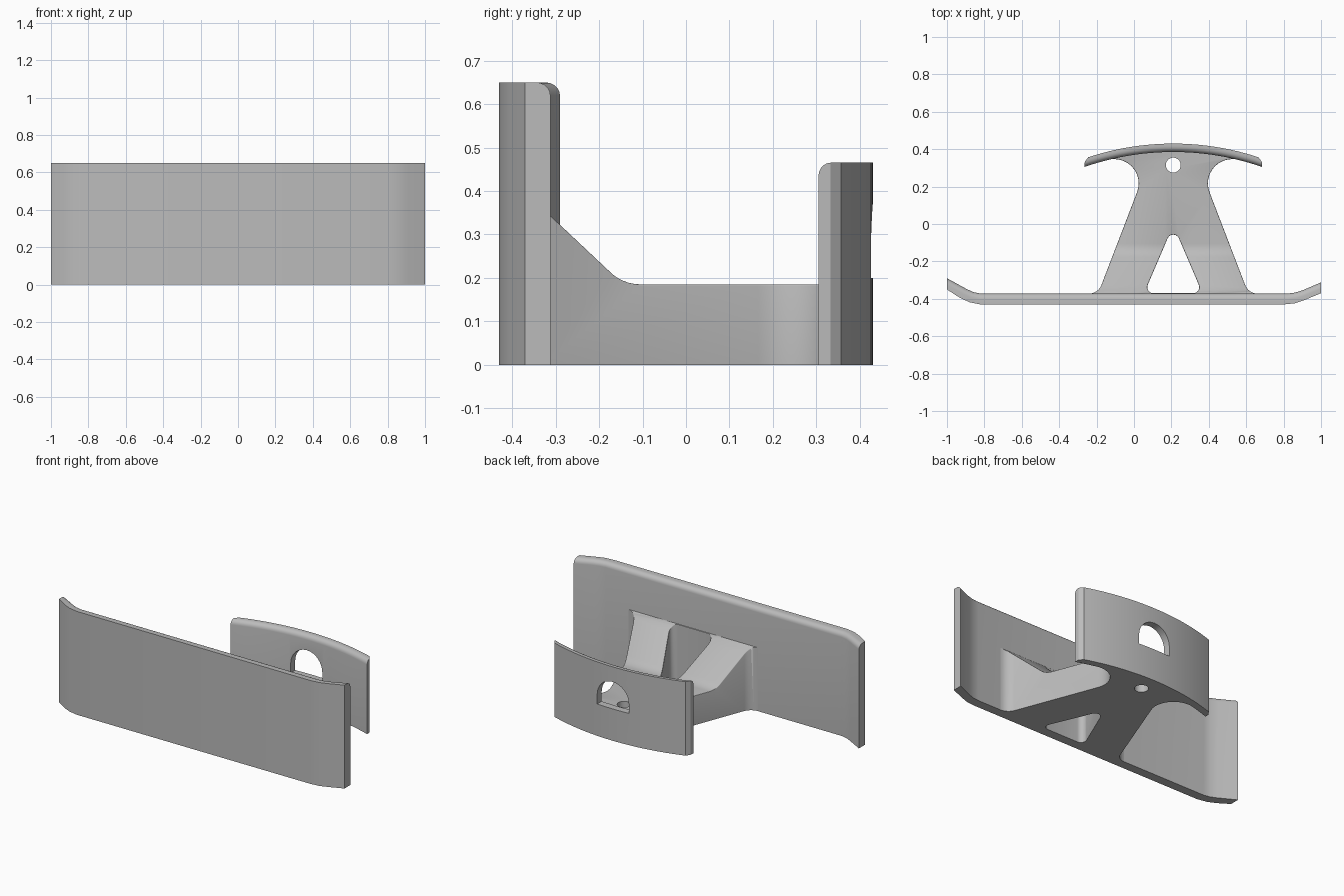
import bpy, bmesh, math
from mathutils import Vector

if "Cube" in bpy.data.objects:
    bpy.data.objects.remove(bpy.data.objects["Cube"], do_unlink=True)

CX = 0.21  # centre line of the rear plate and web

grey = bpy.data.materials.new("plain grey")
grey.use_nodes = True
grey.diffuse_color = (0.5, 0.5, 0.5, 1)
grey.node_tree.nodes["Principled BSDF"].inputs["Base Color"].default_value = (0.5, 0.5, 0.5, 1)


def prism(name, pts, place, lo, hi, inner=0, radius=0.03):
    """Extrude a 2D outline; round the top edge along its last `inner` points."""
    bm = bmesh.new()
    a = [bm.verts.new(place(u, v, lo)) for u, v in pts]
    b = [bm.verts.new(place(u, v, hi)) for u, v in pts]
    bm.faces.new(a)
    bm.faces.new(b)
    for i in range(len(pts)):
        j = (i + 1) % len(pts)
        bm.faces.new((a[i], a[j], b[j], b[i]))
    bmesh.ops.recalc_face_normals(bm, faces=bm.faces)
    if inner:
        rim = set(b[-inner:])
        edges = [e for e in bm.edges if all(v in rim for v in e.verts)]
        bmesh.ops.bevel(bm, geom=edges, offset=radius, segments=5, profile=0.5,
                        affect='EDGES', clamp_overlap=False)
    me = bpy.data.meshes.new(name)
    bm.to_mesh(me)
    bm.free()
    me.materials.append(grey)
    ob = bpy.data.objects.new(name, me)
    bpy.context.collection.objects.link(ob)
    return ob


def up(u, v, w): return Vector((u, v, w))
def along_x(u, v, w): return Vector((w, u, v))
def along_y(u, v, w): return Vector((u, w, v))


def arc(cx, cy, r, start, end, n):
    steps = [math.radians(start + (end - start) * i / n) for i in range(n + 1)]
    return [(cx + r * math.cos(t), cy + r * math.sin(t)) for t in steps]


def mirrored(half):
    """Right-hand offsets from the centre line, completed by their mirror image."""
    return [(CX + x, y) for x, y in half] + [(CX - x, y) for x, y in reversed(half)]


def combine(ob, tool, op):
    mod = ob.modifiers.new("cut", 'BOOLEAN')
    mod.object, mod.operation, mod.solver = tool, op, 'EXACT'
    deps = bpy.context.evaluated_depsgraph_get()
    me = bpy.data.meshes.new_from_object(ob.evaluated_get(deps))
    ob.modifiers.clear()
    ob.data = me
    bpy.data.objects.remove(tool, do_unlink=True)


# Long front plate with swept-back ends
outer = [(-1, -.35), (-.93, -.395), (-.88, -.418), (-.82, -.43),
         (.8, -.43), (.86, -.424), (.91, -.407), (1, -.37)]
inner = [(1, -.312), (.9, -.355), (.86, -.367), (.82, -.372),
         (-.82, -.372), (-.86, -.364), (-.9, -.345), (-1, -.29)]
front = prism("front_plate", outer + inner, up, 0, .65, len(inner))

# Bowed rear plate with a rounded window
def bow(y, reach, r=1.45, n=24):
    return [(CX + reach * s, y - r + math.sqrt(r * r - (reach * s) ** 2))
            for s in (1 - 2 * i / n for i in range(n + 1))]

rear_in = bow(.385, .475)
rear_out = bow(.43, .455)[::-1]
tips = [(CX + .473, .333)], [(CX - .473, .333)]
rear = prism("rear_plate", tips[1] + rear_out + tips[0] + rear_in, up, 0, .465, len(rear_in))
window = [(CX - .11, .2), (CX + .11, .2)] + arc(CX, .26, .11, 0, 180, 16)
combine(rear, prism("window_cutter", window, along_y, .2, .6), 'DIFFERENCE')

# Web joining the plates: waisted outline, ramped side profile
waist = [(0, .41), (.17, .40), (.33, .365), (.33, .347)]
waist += arc(.315, .217, .13, 90, 203, 10)
waist += arc(.45, -.302, .07, 203, 270, 6) + [(.45, -.405)]
web = prism("web", mirrored(waist)[1:], up, -.1, .6)
ramp = arc(-.105, .285, .1, 270, 223, 6)
side = [(.5, 0), (.5, .185)] + ramp + [(-.41, .435), (-.41, 0)]
combine(web, prism("profile_cutter", side, along_x, -1, 1), 'INTERSECT')

# Rounded triangular opening between the two legs
notch = arc(0, -.09, .033, 90, 23, 5) + arc(.107, -.338, .032, 23, -90, 7)
combine(web, prism("opening_cutter", mirrored(notch)[1:], up, -.1, .6), 'DIFFERENCE')

# Rounded upper edges of the web
bm = bmesh.new()
bm.from_mesh(web.data)
bmesh.ops.remove_doubles(bm, verts=bm.verts, dist=.0005)
rims = [e for e in bm.edges if len(e.link_faces) == 2
        and all(v.co.z > .15 and -.4 < v.co.y < .36 for v in e.verts)
        and e.calc_face_angle(0) > 1
        and any(f.normal.z > .5 for f in e.link_faces)]
bmesh.ops.bevel(bm, geom=rims, offset=.018, segments=3, profile=.5,
                affect='EDGES', clamp_overlap=True)
bm.to_mesh(web.data)
bm.free()

# Fixing hole
hole = arc(CX, .315, .04, 0, 345, 23)
combine(web, prism("hole_cutter", hole, up, -.1, .6), 'DIFFERENCE')

for ob in (front, rear, web):
    bpy.ops.object.select_all(action='DESELECT')
    ob.select_set(True)
    bpy.context.view_layer.objects.active = ob
    bpy.ops.object.shade_smooth_by_angle(angle=math.radians(32))
